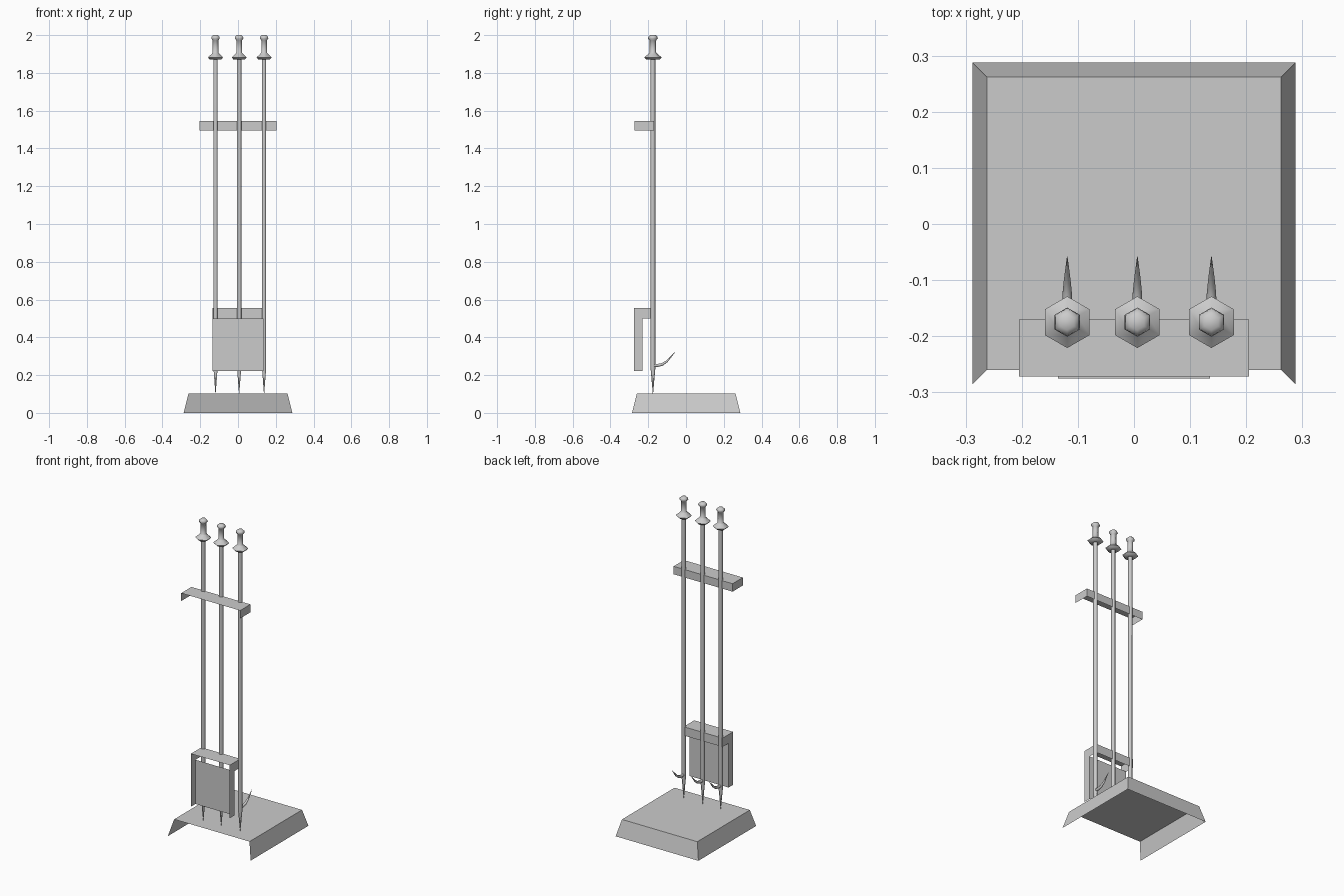
import bpy, bmesh
from math import sin, cos, pi, radians
from mathutils import Vector

if "Cube" in bpy.data.objects:
    bpy.data.objects.remove(bpy.data.objects["Cube"])

Y_ROD = -0.175


def finish(name, bm, smooth=False):
    mesh = bpy.data.meshes.new(name)
    bm.to_mesh(mesh)
    bm.free()
    ob = bpy.data.objects.new(name, mesh)
    bpy.context.collection.objects.link(ob)
    if smooth:
        bpy.ops.object.select_all(action='DESELECT')
        ob.select_set(True)
        bpy.context.view_layer.objects.active = ob
        bpy.ops.object.shade_smooth_by_angle(angle=radians(62))
    return ob


def sheet(name, polys):
    """Thin sheet-metal part from a few flat panels."""
    bm = bmesh.new()
    for p in polys:
        bm.faces.new([bm.verts.new(c) for c in p])
    bmesh.ops.remove_doubles(bm, verts=bm.verts, dist=1e-5)
    return finish(name, bm)


def open_cover(x, y0, y1, z0, z1, flare=0.0):
    """Top, back and two side panels; front and bottom stay open."""
    a, b, f = x + flare, y1 + flare, y0 - flare
    top = [(-x, y0, z1), (x, y0, z1), (x, y1, z1), (-x, y1, z1)]
    back = [(x, y1, z1), (a, b, z0), (-a, b, z0), (-x, y1, z1)]
    right = [(x, y0, z1), (a, f, z0), (a, b, z0), (x, y1, z1)]
    left = [(-px, py, pz) for px, py, pz in reversed(right)]
    return [top, back, right, left]


def tube(bm, rings, sides=6):
    """Skin rings given as (centre, radius, axis_u, axis_v), with capped ends."""
    loops = [[bm.verts.new(c + r * (cos(2 * pi * i / sides) * u + sin(2 * pi * i / sides) * v))
              for i in range(sides)] for c, r, u, v in rings]
    for a, b in zip(loops, loops[1:]):
        for i in range(sides):
            j = (i + 1) % sides
            bm.faces.new((a[i], a[j], b[j], b[i]))
    bm.faces.new(loops[0][::-1])
    bm.faces.new(loops[-1])


# Base tray and upper rail
sheet("base", open_cover(0.262, -0.26, 0.262, 0.0, 0.103, 0.026))
sheet("upper_rail", open_cover(0.205, -0.272, -0.17, 1.495, 1.545))

# Lower pan: short cover, side flanges and a recessed panel
panels = open_cover(0.135, -0.275, -0.17, 0.5, 0.555)
for s in (-1, 1):
    flange = [(s * 0.135, -0.275, 0.5), (s * 0.135, -0.275, 0.222),
              (s * 0.135, -0.23, 0.222), (s * 0.135, -0.23, 0.5)]
    panels.append(flange if s > 0 else flange[::-1])
panels.append([(-0.135, -0.23, 0.222), (0.135, -0.23, 0.222),
               (0.135, -0.23, 0.5), (-0.135, -0.23, 0.5)])
sheet("lower_pan", panels)

# Pokers: (radius, height) profile from tip to knob, and (y, z, radius) hook path
PROFILE = [(0.001, 0.103), (0.013, 0.24), (0.013, 1.87), (0.034, 1.87), (0.046, 1.882),
           (0.022, 1.902), (0.017, 1.908), (0.017, 1.972), (0.026, 1.982),
           (0.024, 1.992), (0.014, 2.0)]
HOOK = [(-0.178, 0.252, 0.009), (-0.15, 0.251, 0.009), (-0.125, 0.257, 0.0085),
        (-0.10, 0.274, 0.006), (-0.08, 0.297, 0.0035), (-0.058, 0.322, 0.0005)]
X, Y, Z = Vector((1, 0, 0)), Vector((0, 1, 0)), Vector((0, 0, 1))

for n, x in enumerate((-0.119, 0.006, 0.138), 1):
    bm = bmesh.new()
    tube(bm, [(Vector((x, Y_ROD, z)), r, Y, -X) for r, z in PROFILE])
    finish(f"poker_{n}", bm, True)

    bm = bmesh.new()
    pts = [Vector((x, y, z)) for y, z, r in HOOK]
    rings = []
    for i, p in enumerate(pts):
        t = (pts[min(i + 1, len(pts) - 1)] - pts[max(i - 1, 0)]).normalized()
        rings.append((p, HOOK[i][2], X, t.cross(X)))
    tube(bm, rings)
    finish(f"poker_hook_{n}", bm, True)
